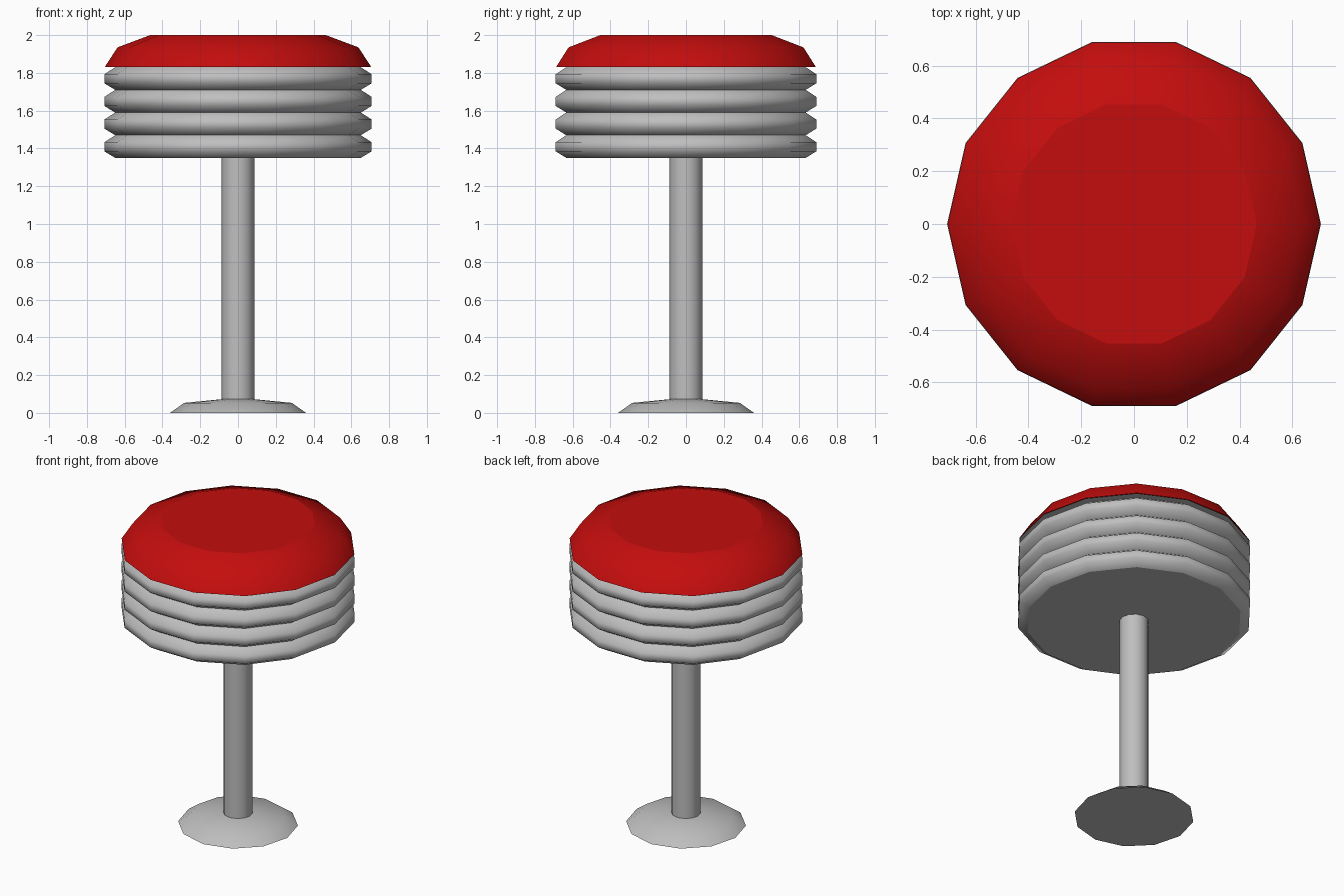
import bpy, math

if "Cube" in bpy.data.objects:
    bpy.data.objects.remove(bpy.data.objects["Cube"])


def material(name, rgb):
    m = bpy.data.materials.new(name)
    m.diffuse_color = (*rgb, 1)
    m.use_nodes = True
    m.node_tree.nodes["Principled BSDF"].inputs["Base Color"].default_value = m.diffuse_color
    return m


RED = material("red vinyl", (0.55, 0.004, 0.004))
CHROME = material("chrome grey", (0.52, 0.52, 0.52))


def lathe(name, profile, sides, mat, cap_bottom=False, cap_top=False):
    """Spin an (r, z) profile, listed bottom to top, with smooth walls and flat caps."""
    verts = [(r * math.cos(2 * math.pi * i / sides), r * math.sin(2 * math.pi * i / sides), z)
             for r, z in profile for i in range(sides)]
    faces = []
    for k in range(len(profile) - 1):
        for i in range(sides):
            j = (i + 1) % sides
            a, b = k * sides, (k + 1) * sides
            faces.append((a + i, a + j, b + j, b + i))
    walls = len(faces)
    if cap_bottom:
        faces.append(tuple(reversed(range(sides))))
    if cap_top:
        faces.append(tuple(range(len(verts) - sides, len(verts))))
    me = bpy.data.meshes.new(name)
    me.from_pydata(verts, [], faces)
    me.materials.append(mat)
    for p in me.polygons:
        p.use_smooth = p.index < walls
    ob = bpy.data.objects.new(name, me)
    bpy.context.collection.objects.link(ob)
    return ob


# Floor plate and post
lathe("base_plate", [(0.36, 0), (0.285, 0.053), (0.08, 0.073)], 12, CHROME, True, True)
lathe("post", [(0.088, 0.06), (0.088, 1.36)], 12, CHROME)

# Four stacked chrome rings
step = 0.12
for n in range(4):
    z = 1.35 + n * step
    lathe(f"ring_{n + 1}",
          [(0.65, z), (0.708, z + 0.035), (0.708, z + 0.083), (0.65, z + step)],
          14, CHROME, cap_bottom=(n == 0))

# Grey underside of the cushion, then the red cushion
lathe("cushion_underside", [(0.704, 1.829), (0.64, 1.8295)], 14, CHROME, cap_bottom=True)
lathe("cushion", [(0.706, 1.83), (0.638, 1.935), (0.465, 2.0)], 14, RED, cap_top=True)
